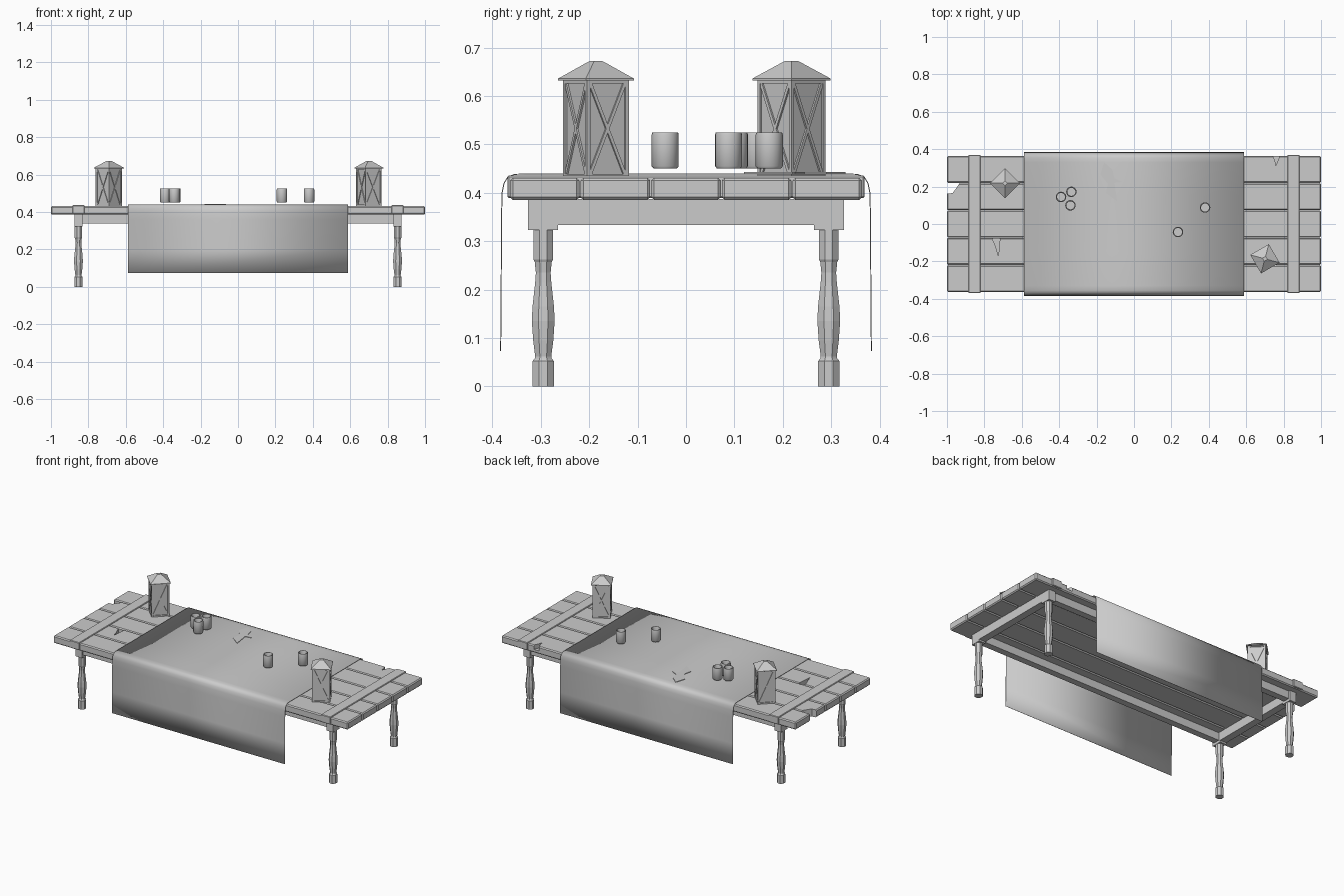
import bpy, bmesh, math
from mathutils import Matrix, Vector

if "Cube" in bpy.data.objects:
    bpy.data.objects.remove(bpy.data.objects["Cube"])


def finish(name, bm, smooth=None):
    bmesh.ops.recalc_face_normals(bm, faces=bm.faces)
    me = bpy.data.meshes.new(name)
    bm.to_mesh(me)
    bm.free()
    ob = bpy.data.objects.new(name, me)
    bpy.context.collection.objects.link(ob)
    if smooth:
        bpy.ops.object.select_all(action='DESELECT')
        ob.select_set(True)
        bpy.context.view_layer.objects.active = ob
        bpy.ops.object.shade_smooth_by_angle(angle=math.radians(smooth))
    return ob


def add_box(bm, lo, hi, bevel=0):
    lo, hi = Vector(lo), Vector(hi)
    m = Matrix.Translation((lo + hi) / 2) @ Matrix.Diagonal((*(hi - lo), 1))
    r = bmesh.ops.create_cube(bm, size=1, matrix=m)
    if bevel:
        edges = {e for v in r['verts'] for e in v.link_edges}
        bmesh.ops.bevel(bm, geom=list(edges), offset=bevel, segments=1, affect='EDGES')


def box(name, lo, hi, bevel=0):
    bm = bmesh.new()
    add_box(bm, lo, hi, bevel)
    return finish(name, bm)


def prism(bm, pts, z0, z1):
    f = bm.faces.new([bm.verts.new((x, y, z0)) for x, y in pts])
    r = bmesh.ops.extrude_face_region(bm, geom=[f])
    for v in r['geom']:
        if isinstance(v, bmesh.types.BMVert):
            v.co.z = z1


def lathe(bm, prof, n, turn=0, centre=(0, 0)):
    # rings of (radius, z), capped at both ends
    rings = []
    for r, z in prof:
        rings.append([bm.verts.new((centre[0] + r * math.cos(turn + 2 * math.pi * i / n),
                                    centre[1] + r * math.sin(turn + 2 * math.pi * i / n), z))
                      for i in range(n)])
    for a, b in zip(rings, rings[1:]):
        for i in range(n):
            bm.faces.new((a[i], a[(i + 1) % n], b[(i + 1) % n], b[i]))
    bm.faces.new(rings[0])
    bm.faces.new(rings[-1])


# table top planks, three of them chipped
chips = {3: ([(-1.05, .16), (-.97, .165), (-.955, .185), (-.925, .23), (-1.05, .23)], .36),
         1: ([(-.765, -.06), (-.715, -.06), (-.725, -.17), (-.74, -.12)], .405),
         4: ([(.735, .38), (.785, .38), (.77, .34), (.757, .31), (.755, .335)], .405)}
for i in range(5):
    y = -.365 + .146 * i
    ob = box(f"plank_{i + 1}", (-1, y + .001, .385), (1, y + .145, .431), .006)
    if i in chips:
        bm = bmesh.new()
        prism(bm, chips[i][0], chips[i][1], .5)
        cut = finish("chip_cutter", bm)
        cut.hide_render = True
        mod = ob.modifiers.new("chip", 'BOOLEAN')
        mod.operation, mod.object, mod.solver = 'DIFFERENCE', cut, 'EXACT'
        bpy.context.view_layer.objects.active = ob
        bpy.ops.object.modifier_apply(modifier=mod.name)
        bpy.data.objects.remove(cut)

# end battens, rails and turned legs
for sx, xn in ((-1, "left"), (1, "right")):
    x = sx * .853
    box(f"{xn}_batten", (x - .033, -.369, .389), (x + .033, .369, .436), .003)
    box(f"{xn}_end_rail", (x - .022, -.27, .333), (x + .022, .27, .387))
    for sy, yn in ((-1, "front"), (1, "back")):
        y = sy * .295
        box(f"{yn}_{xn}_leg_cap", (x - .022, y - .031, .323), (x + .022, y + .031, .387))
        bm = bmesh.new()
        prof = [(.024, 0), (.024, .052), (.019, .058), (.018, .062), (.0225, .095), (.0255, .135),
                (.024, .165), (.018, .215), (.0165, .235), (.019, .257), (.0215, .262), (.0215, .33)]
        lathe(bm, prof, 8, math.pi / 8, (x, y))
        finish(f"{yn}_{xn}_leg", bm)
for sy, yn in ((-1, "front"), (1, "back")):
    box(f"{yn}_rail", (-.84, sy * .295 - .02, .338), (.84, sy * .295 + .02, .387))

# draped cloth
half = [(.384, .073), (.383, .2), (.382, .36), (.381, .40), (.377, .42), (.369, .433),
        (.355, .439), (.33, .440), (.15, .4395)]
line = [(-y, z) for y, z in half] + [(y, z) for y, z in reversed(half)]
bm = bmesh.new()
a = [bm.verts.new((-.587, y, z)) for y, z in line]
b = [bm.verts.new((.587, y, z)) for y, z in line]
for i in range(len(line) - 1):
    bm.faces.new((a[i], b[i], b[i + 1], a[i + 1]))
cloth = finish("cloth", bm, 50)
sol = cloth.modifiers.new("thickness", 'SOLIDIFY')
sol.thickness = .002

# torn scraps lying on the cloth
for k, pts in enumerate(([(-.16, .33), (-.115, .29), (-.105, .245), (-.065, .225), (-.14, .215), (-.18, .265)],
                         [(-.14, .215), (-.105, .225), (-.09, .12), (-.15, .165)])):
    bm = bmesh.new()
    prism(bm, pts, .440, .443)
    finish(f"scrap_{k + 1}", bm)

# open cups
for k, c in enumerate(((-.39, .145), (-.335, .172), (-.34, .10), (.38, .088), (.235, -.043))):
    bm = bmesh.new()
    lathe(bm, [(.024, .450), (.028, .455), (.028, .520), (.0265, .525), (.0235, .525),
               (.0215, .520), (.0215, .458)], 20, 0, c)
    finish(f"cup_{k + 1}", bm, 40)


# lanterns: core, corner posts, rails, crossed bars and roof
def lantern(tag, x, y, angle):
    base, top, h = .431, .634, .05
    place = Matrix.Translation((x, y, 0)) @ Matrix.Rotation(angle, 4, 'Z')
    body = bmesh.new()
    add_box(body, (-h + .005, -h + .005, base), (h - .005, h - .005, top))
    frame = bmesh.new()
    for sx in (-1, 1):
        for sy in (-1, 1):
            cx, cy = sx * (h - .004), sy * (h - .004)
            add_box(frame, (cx - .004, cy - .004, base), (cx + .004, cy + .004, top))
    dz, w = (top - base) / 2 - .006, h - .008
    for q in range(4):
        t = Matrix.Rotation(q * math.pi / 2, 4, 'Z')
        for z in (base + .004, top - .004):
            m = t @ Matrix.Translation((0, -h + .004, z)) @ Matrix.Diagonal((2 * w, .008, .008, 1))
            bmesh.ops.create_cube(frame, size=1, matrix=m)
        for s in (-1, 1):
            m = (t @ Matrix.Translation((0, -h + .004, (base + top) / 2))
                 @ Matrix.Rotation(s * math.atan2(w, dz), 4, 'Y')
                 @ Matrix.Diagonal((.007, .006, 2 * math.hypot(w, dz), 1)))
            bmesh.ops.create_cube(frame, size=1, matrix=m)
    roof = bmesh.new()
    lathe(roof, [(.081, .632), (.081, .636), (.02, .669), (.014, .672)], 4, math.pi / 4)
    for part, bm in (("body", body), ("frame", frame), ("roof", roof)):
        bm.transform(place)
        finish(f"{tag}_lantern_{part}", bm)


lantern("left", -.69, .218, math.radians(45))
lantern("right", .70, -.186, math.radians(30))
